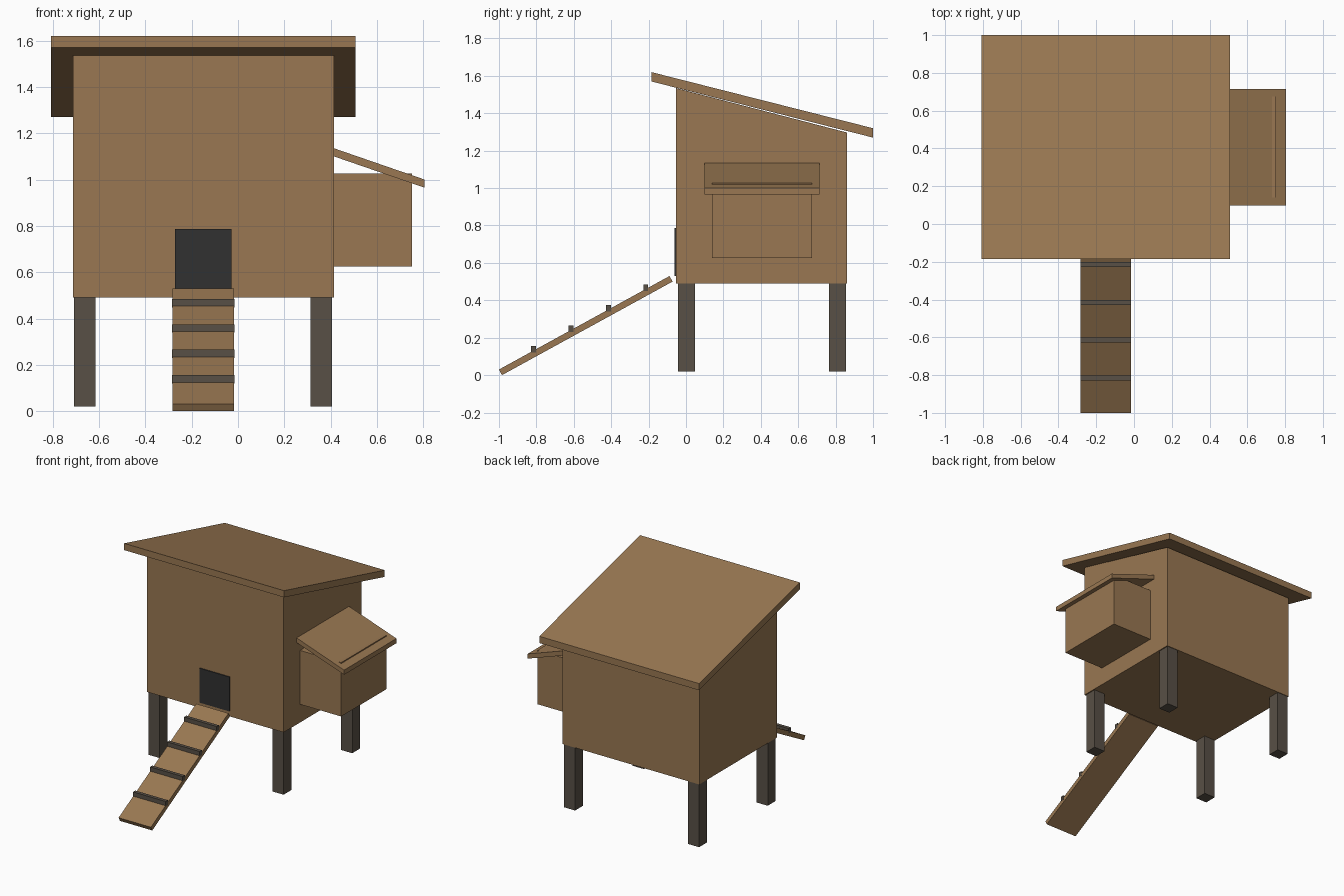
import bpy, bmesh

if "Cube" in bpy.data.objects:
    bpy.data.objects.remove(bpy.data.objects["Cube"])


def material(name, rgb):
    m = bpy.data.materials.new(name)
    m.diffuse_color = (*rgb, 1)
    m.use_nodes = True
    m.node_tree.nodes["Principled BSDF"].inputs["Base Color"].default_value = m.diffuse_color
    return m


WOOD = material("warm wood", (0.319, 0.186, 0.084))
POST = material("dark grey wood", (0.098, 0.080, 0.061))
DARK = material("door black", (0.031, 0.031, 0.031))


def prism(name, profile, axis, lo, hi, mat):
    """Extrude a 2D profile along x (profile is y,z) or y (profile is x,z)."""
    bm = bmesh.new()
    if axis == "x":
        pts = [(lo, a, b) for a, b in profile]
        move = (hi - lo, 0, 0)
    else:
        pts = [(a, lo, b) for a, b in profile]
        move = (0, hi - lo, 0)
    face = bm.faces.new([bm.verts.new(p) for p in pts])
    ext = bmesh.ops.extrude_face_region(bm, geom=[face])
    verts = [v for v in ext["geom"] if isinstance(v, bmesh.types.BMVert)]
    bmesh.ops.translate(bm, verts=verts, vec=move)
    bmesh.ops.recalc_face_normals(bm, faces=bm.faces)
    me = bpy.data.meshes.new(name)
    bm.to_mesh(me)
    bm.free()
    me.materials.append(mat)
    ob = bpy.data.objects.new(name, me)
    bpy.context.collection.objects.link(ob)
    return ob


def box(name, x, y, z, mat):
    return prism(name, [(y[0], z[0]), (y[1], z[0]), (y[1], z[1]), (y[0], z[1])],
                 "x", x[0], x[1], mat)


# House body with sloping top, and overhanging slanted roof
prism("house_body", [(-0.054, 0.49), (0.861, 0.49), (0.861, 1.297), (-0.054, 1.535)],
      "x", -0.712, 0.414, WOOD)
prism("main_roof", [(-0.185, 1.57), (1.0, 1.27), (1.0, 1.32), (-0.185, 1.62)],
      "x", -0.808, 0.508, WOOD)

# Four legs
for side, x in (("left", -0.707), ("right", 0.314)):
    for end, y in (("front", -0.044), ("back", 0.764)):
        box(f"{end}_{side}_leg", (x, x + 0.092), (y, y + 0.092), (0.02, 0.495), POST)

# Door plate
box("door", (-0.273, -0.029), (-0.061, -0.053), (0.53, 0.786), DARK)

# Nest box on the right side with a tilted lid
box("nest_box", (0.41, 0.752), (0.139, 0.674), (0.625, 1.026), WOOD)
prism("nest_lid", [(0.414, 1.1), (0.805, 0.965), (0.805, 1.0), (0.414, 1.135)],
      "y", 0.098, 0.714, WOOD)

# Ramp with four cleats
prism("ramp", [(-0.984, 0.0), (-0.072, 0.5), (-0.088, 0.53), (-1.0, 0.03)],
      "x", -0.283, -0.017, WOOD)
for i in range(4):
    y, z = -0.828 + 0.2 * i, 0.12 + 0.1095 * i
    box(f"ramp_cleat_{i + 1}", (-0.284, -0.016), (y, y + 0.026), (z, z + 0.036), POST)
